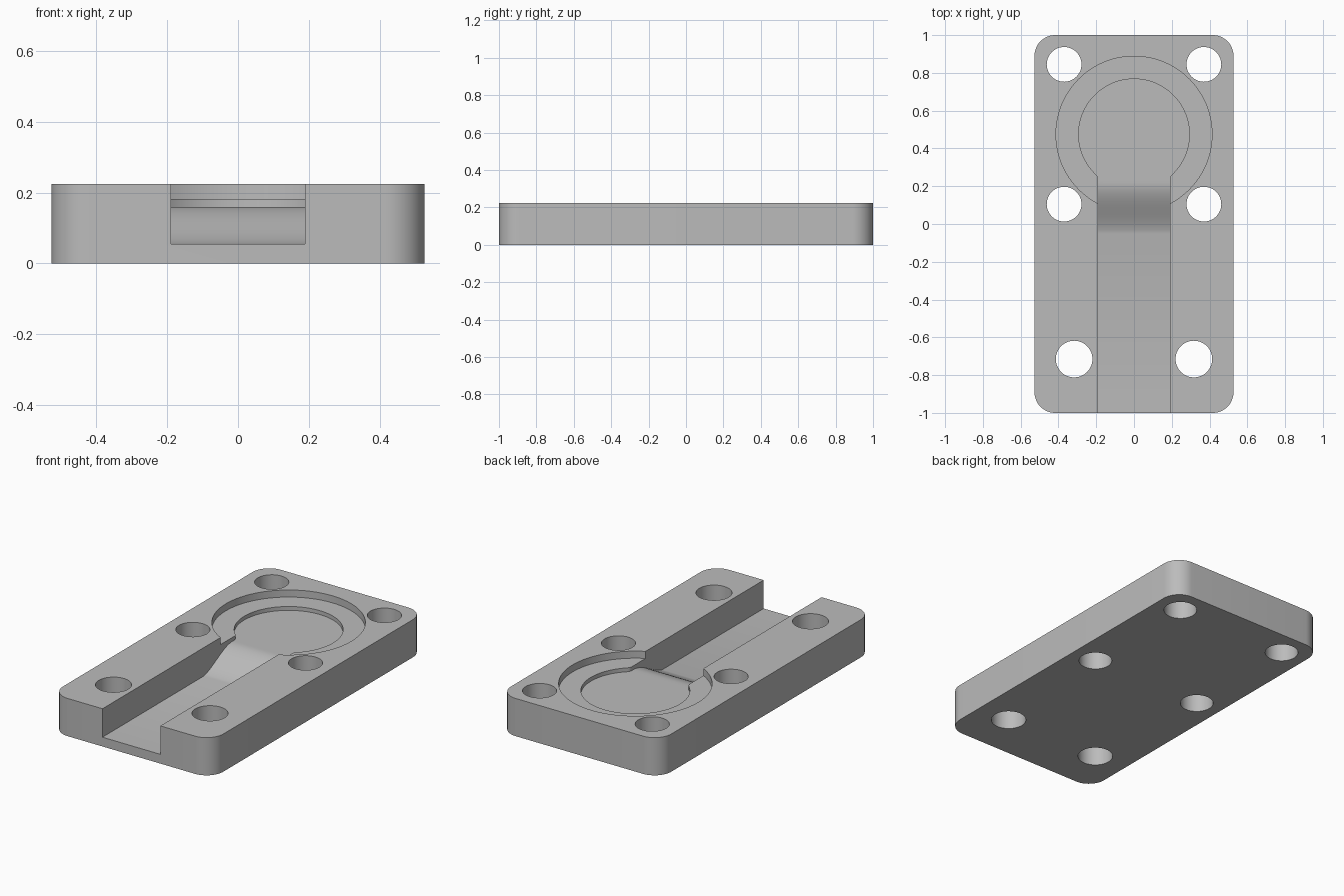
import bpy
import bmesh
from math import sin, cos, pi, radians, atan2
from mathutils import Matrix

old = bpy.data.objects.get("Cube")
if old:
    bpy.data.objects.remove(old)

WIDTH, LENGTH, HEIGHT, CORNER = 1.054, 2.0, 0.224, 0.11
CHANNEL, CHANNEL_Z = 0.19, 0.055
RAMP_START, RAMP_END = -0.05, 0.22
POCKET_Y, POCKET_R, POCKET_Z = 0.475, 0.293, 0.159
RECESS_R, RECESS_Z = 0.413, 0.182
ABOVE = 0.4

grey = bpy.data.materials.new("plain grey")
grey.use_nodes = True
COLOUR = (0.5, 0.5, 0.5, 1)
grey.diffuse_color = COLOUR
grey.node_tree.nodes["Principled BSDF"].inputs["Base Color"].default_value = COLOUR


def arc(cx, cy, r, a0, a1, n):
    """Points along an arc, both ends included."""
    return [(cx + r * cos(a0 + (a1 - a0) * i / n),
             cy + r * sin(a0 + (a1 - a0) * i / n)) for i in range(n + 1)]


def circle(cx, cy, r, n=64):
    return arc(cx, cy, r, 0, 2 * pi, n)[:-1]


def prism(name, outline, z0, z1, matrix=None):
    """Extrude a flat outline between two heights."""
    bm = bmesh.new()
    face = bm.faces.new([bm.verts.new((x, y, z0)) for x, y in outline])
    top = bmesh.ops.extrude_face_region(bm, geom=[face])["geom"]
    verts = [v for v in top if isinstance(v, bmesh.types.BMVert)]
    bmesh.ops.translate(bm, verts=verts, vec=(0, 0, z1 - z0))
    if matrix:
        bm.transform(matrix)
    bmesh.ops.recalc_face_normals(bm, faces=bm.faces)
    mesh = bpy.data.meshes.new(name)
    bm.to_mesh(mesh)
    bm.free()
    mesh.materials.append(grey)
    obj = bpy.data.objects.new(name, mesh)
    bpy.context.collection.objects.link(obj)
    return obj


# Plate with rounded vertical corners
hx, hy = WIDTH / 2 - CORNER, LENGTH / 2 - CORNER
outline = []
for i, (sx, sy) in enumerate([(1, 1), (-1, 1), (-1, -1), (1, -1)]):
    outline += arc(sx * hx, sy * hy, CORNER, i * pi / 2, (i + 1) * pi / 2, 12)
plate = prism("base_plate", outline, 0, HEIGHT)

cutters = []

# Six through holes
for x, y, r in [(0.37, 0.845, 0.092), (0.37, 0.105, 0.092), (0.317, -0.715, 0.097)]:
    for side in (-1, 1):
        cutters.append(prism("hole_cutter", circle(side * x, y, r, 48), -0.1, ABOVE))

# Wide shallow round recess
cutters.append(prism("recess_cutter", circle(0, POCKET_Y, RECESS_R, 96), RECESS_Z, ABOVE))

# Keyhole pocket, its neck filleted into the channel walls
fillet = 0.038
fx, fy = CHANNEL + fillet, 0.235
lean = atan2(fy - POCKET_Y, fx)
right = [(CHANNEL, RAMP_END - 0.01)]
right += arc(fx, fy, fillet, pi, pi + lean, 8)
left = [(-x, y) for x, y in reversed(right)]
bow = arc(0, POCKET_Y, POCKET_R, lean, pi - lean, 80)[1:-1]
cutters.append(prism("pocket_cutter", right + bow + left, POCKET_Z, ABOVE))

# Channel open at the front, with a curved ramp up to the pocket floor
rise, run = POCKET_Z - CHANNEL_Z, RAMP_END - RAMP_START
side_profile = [(-1.1, ABOVE), (-1.1, CHANNEL_Z)]
for i in range(17):
    t = i / 16
    z = rise * (3 * t**2 - 2 * t**3) + 0.2 * run * t * (1 - t)**2
    side_profile.append((RAMP_START + run * t, CHANNEL_Z + z))
side_profile.append((RAMP_END, ABOVE))
to_side = Matrix(((0, 0, 1, 0), (1, 0, 0, 0), (0, 1, 0, 0), (0, 0, 0, 1)))
cutters.append(prism("channel_cutter", side_profile, -CHANNEL, CHANNEL, to_side))

# Cut everything out of the plate
bpy.context.view_layer.objects.active = plate
for cutter in cutters:
    mod = plate.modifiers.new("cut", "BOOLEAN")
    mod.operation = "DIFFERENCE"
    mod.solver = "EXACT"
    mod.object = cutter
    bpy.ops.object.modifier_apply(modifier=mod.name)
    bpy.data.objects.remove(cutter)

bpy.ops.object.select_all(action="DESELECT")
plate.select_set(True)
bpy.ops.object.shade_smooth_by_angle(angle=radians(25))
